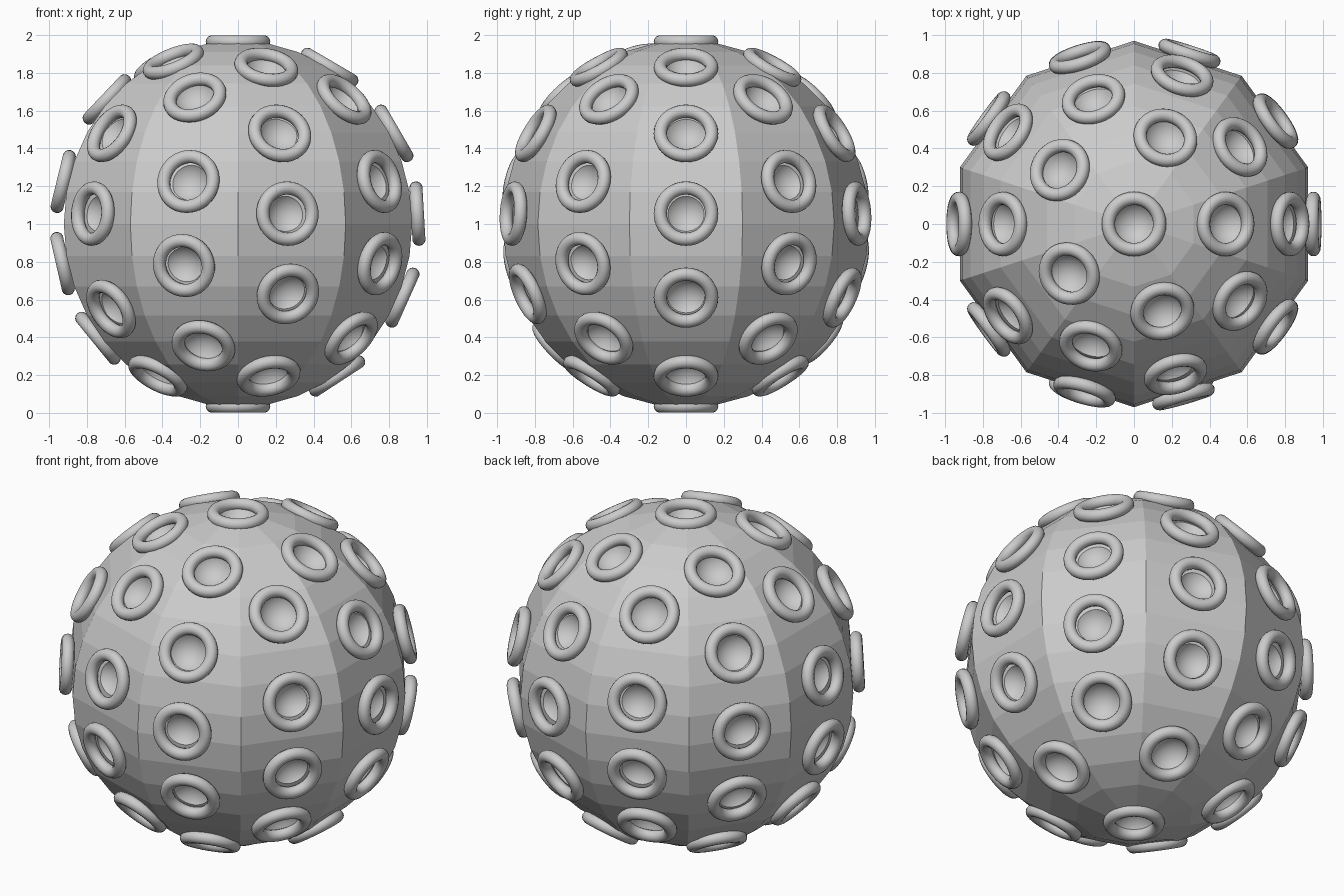
import bpy, bmesh
from math import sin, cos, pi, radians, sqrt
from mathutils import Vector, Matrix

if "Cube" in bpy.data.objects:
    bpy.data.objects.remove(bpy.data.objects["Cube"])

R, CZ = 0.97, 1.0
SEG, ROWS = 10, 18

# Faceted ball body: ten wide sides, eighteen narrow bands
verts = [(0, 0, CZ + R)]
for i in range(1, ROWS):
    t = pi * i / ROWS
    for k in range(SEG):
        a = 2 * pi * (k + 0.5) / SEG
        verts.append((R * sin(t) * cos(a), R * sin(t) * sin(a), CZ + R * cos(t)))
verts.append((0, 0, CZ - R))
last = len(verts) - 1
faces = []
for k in range(SEG):
    n = (k + 1) % SEG
    faces.append((0, 1 + k, 1 + n))
    b = 1 + (ROWS - 2) * SEG
    faces.append((b + n, b + k, last))
    for i in range(ROWS - 2):
        r0, r1 = 1 + i * SEG, 1 + (i + 1) * SEG
        faces.append((r0 + k, r1 + k, r1 + n, r0 + n))
mesh = bpy.data.meshes.new("ball_body")
mesh.from_pydata(verts, [], faces)
body = bpy.data.objects.new("ball_body", mesh)
bpy.context.collection.objects.link(body)

# Cup directions: nine staggered rows of five plus the two poles
row_z = [0.83, 0.66, 0.48, 0.225, 0.055, -0.21, -0.39, -0.605, -0.805]
nudge = {(2, 4): (-2.5, 0), (4, 4): (-2, 0), (7, 3): (3, -0.04),
         (6, 3): (1, -0.06), (6, 4): (-0.5, 0.02), (0, 3): (1.5, 0.03),
         (1, 3): (-1.5, 0.01), (0, 1): (-2, 0), (3, 3): (1.5, 0),
         (5, 3): (0, -0.01)}  # small (degrees, height) shifts
spots = [Vector((0, 0, 0.965)), Vector((0, 0, -0.965))]
for i, z in enumerate(row_z):
    for k in range(5):
        da, dz = nudge.get((i, k), (0, 0))
        a = radians(72 * k + (36 if i % 2 else 0) + da)
        h = z + dz
        r = 0.952 * sqrt(1 - (h / 0.965) ** 2)
        spots.append(Vector((r * cos(a), r * sin(a), h)))

# Raised rings around each cup
bpy.ops.mesh.primitive_torus_add(major_segments=36, minor_segments=14,
                                 major_radius=0.136, minor_radius=0.035)
first = bpy.context.object
bpy.ops.object.shade_smooth()
cut = bmesh.new()
for n, p in enumerate(spots):
    ring = first if n == 0 else bpy.data.objects.new("cup_ring", first.data)
    ring.name = "cup_ring"
    if n:
        bpy.context.collection.objects.link(ring)
    d = p.normalized()
    q = d.to_track_quat('Z', 'Y').to_matrix().to_4x4()
    centre = Vector((0, 0, CZ))
    ring.matrix_world = Matrix.Translation(centre + p) @ q
    bmesh.ops.create_uvsphere(cut, u_segments=28, v_segments=16, radius=0.13,
                              matrix=Matrix.Translation(centre + p + d * 0.055) @ q)

# Hollow cups cut into the body
for f in cut.faces:
    f.smooth = True
cm = bpy.data.meshes.new("cup_cutter")
cut.to_mesh(cm)
cut.free()
cutter = bpy.data.objects.new("cup_cutter", cm)
cutter.hide_render = True
bpy.context.collection.objects.link(cutter)
mod = body.modifiers.new("cups", 'BOOLEAN')
mod.operation = 'DIFFERENCE'
mod.solver = 'EXACT'
mod.object = cutter
bpy.ops.object.select_all(action='DESELECT')
body.select_set(True)
bpy.context.view_layer.objects.active = body
bpy.ops.object.modifier_apply(modifier=mod.name)
bpy.data.objects.remove(cutter)
